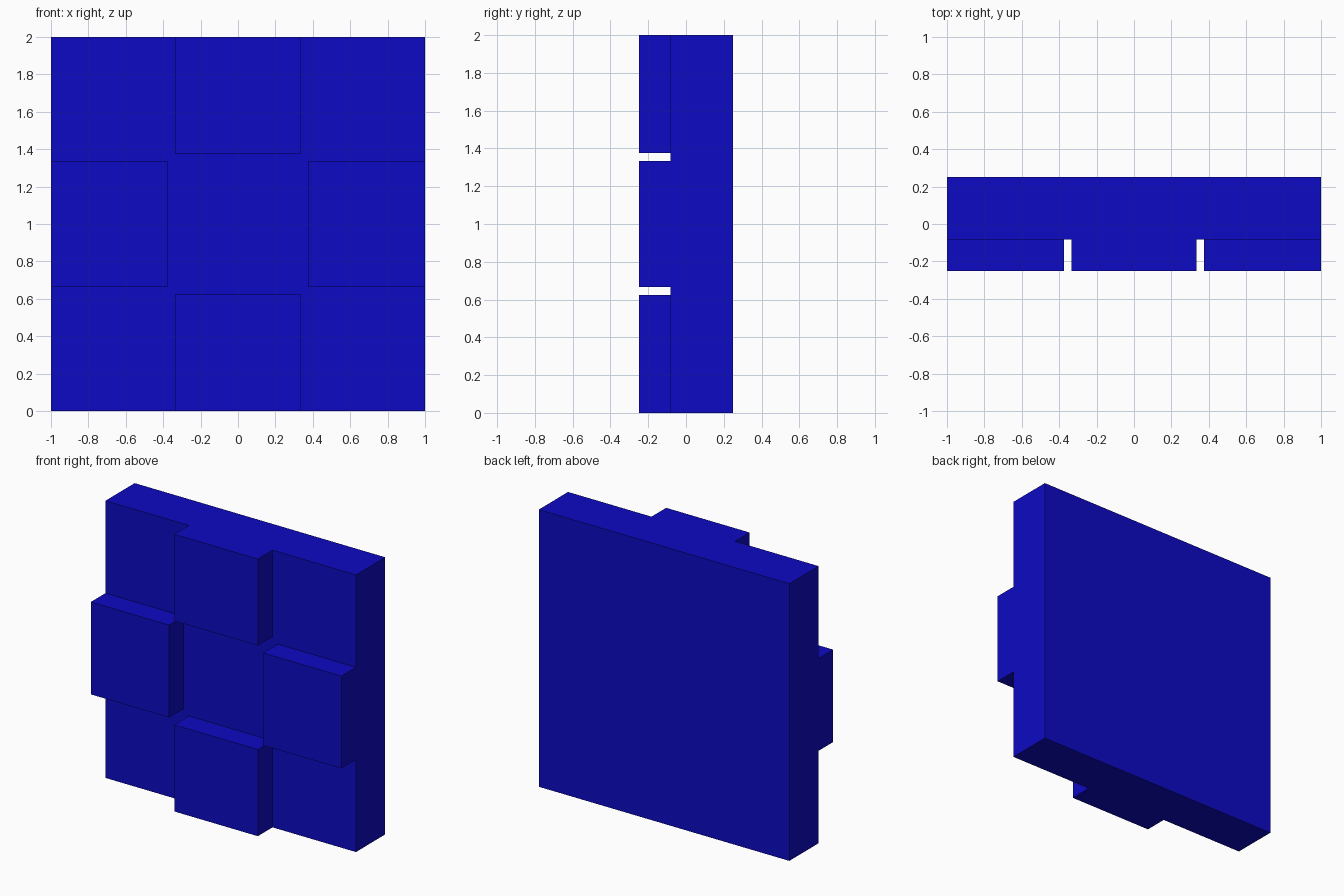
import bpy

if "Cube" in bpy.data.objects:
    bpy.data.objects.remove(bpy.data.objects["Cube"], do_unlink=True)

# Single flat blue
BLUE = (0.004, 0.003, 0.55, 1.0)
blue = bpy.data.materials.new("deep blue")
blue.use_nodes = True
blue.diffuse_color = BLUE
bsdf = blue.node_tree.nodes["Principled BSDF"]
bsdf.inputs["Base Color"].default_value = BLUE
bsdf.inputs["Roughness"].default_value = 0.8


def box(name, x, y, z):
    """Axis-aligned box from (min, max) ranges."""
    spans = (x, y, z)
    bpy.ops.mesh.primitive_cube_add(size=1, location=[(a + b) / 2 for a, b in spans])
    ob = bpy.context.object
    ob.name = ob.data.name = name
    ob.scale = [b - a for a, b in spans]
    bpy.ops.object.transform_apply(location=False, rotation=False, scale=True)
    ob.data.materials.append(blue)
    return ob


FRONT, FACE, BACK = -0.25, -0.083, 0.25   # depth of blocks, plate face, plate back
HALF = 1 / 3                              # half width of a block along its edge
INNER = 0.375                             # distance of a block's inner side from the centre

# Square backing plate
box("back_plate", (-1, 1), (FACE, BACK), (0, 2))

# Raised block at the middle of each edge
depth = (FRONT, FACE)
box("top_block", (-HALF, HALF), depth, (1 + INNER, 2))
box("bottom_block", (-HALF, HALF), depth, (0, 1 - INNER))
box("left_block", (INNER, 1), depth, (1 - HALF, 1 + HALF))
box("right_block", (-1, -INNER), depth, (1 - HALF, 1 + HALF))
